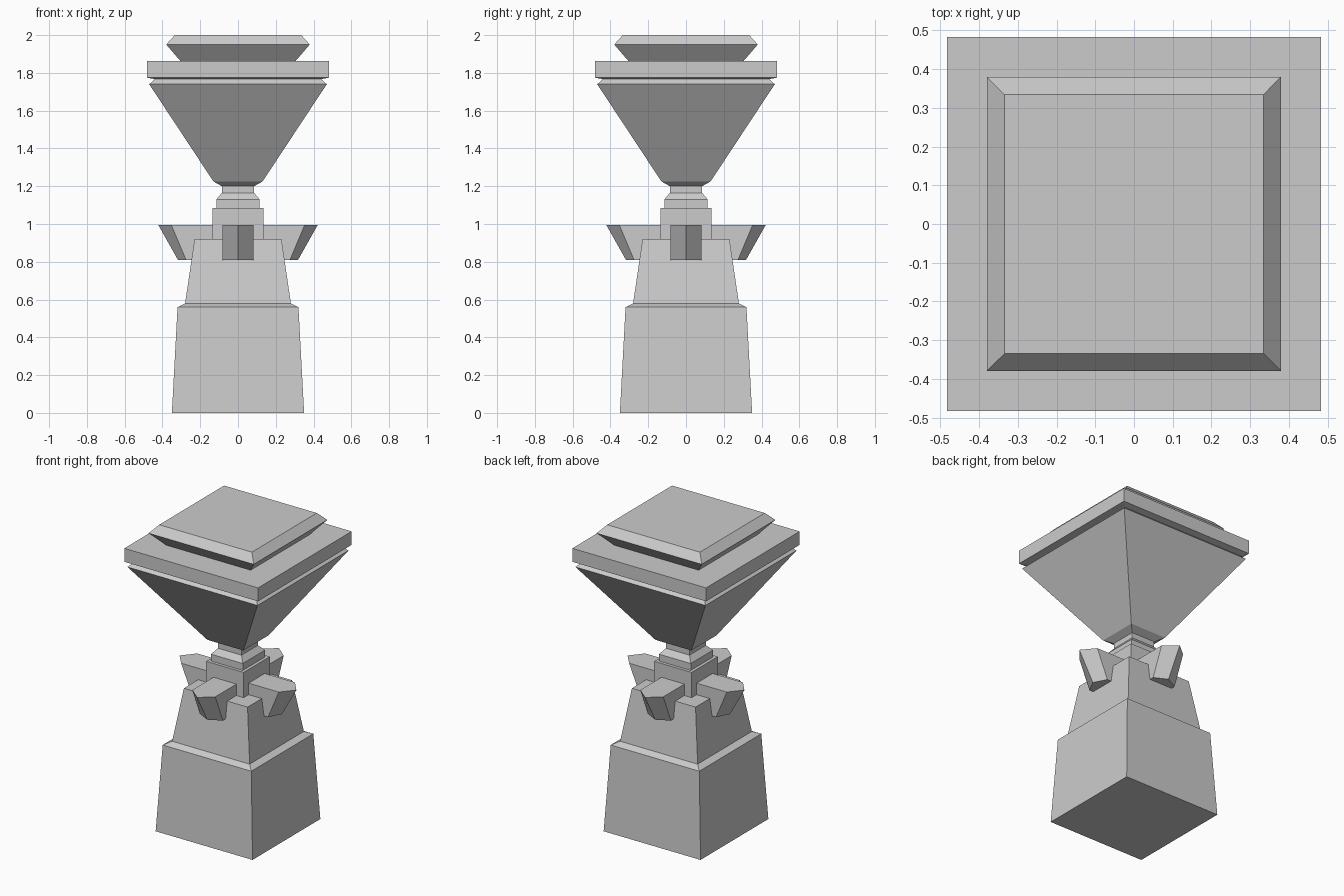
import bpy, bmesh
from math import pi
from mathutils import Matrix

if "Cube" in bpy.data.objects:
    bpy.data.objects.remove(bpy.data.objects["Cube"])


def finish(name, bm):
    bmesh.ops.recalc_face_normals(bm, faces=bm.faces)
    mesh = bpy.data.meshes.new(name)
    bm.to_mesh(mesh)
    bm.free()
    obj = bpy.data.objects.new(name, mesh)
    bpy.context.collection.objects.link(obj)
    return obj


def loft(bm, rings):
    """Skin a closed solid through rings of points, capped at both ends."""
    loops = [[bm.verts.new(p) for p in ring] for ring in rings]
    n = len(loops[0])
    for a, b in zip(loops, loops[1:]):
        for i in range(n):
            j = (i + 1) % n
            bm.faces.new((a[i], a[j], b[j], b[i]))
    bm.faces.new(loops[0])
    bm.faces.new(loops[-1])


def square_part(name, profile):
    """Square tower from (half width, height) pairs."""
    bm = bmesh.new()
    loft(bm, [[(-w, -w, z), (w, -w, z), (w, w, z), (-w, w, z)] for w, z in profile])
    return finish(name, bm)


# Tapered pedestal with a chamfered step
square_part("pedestal", [(0.35, 0), (0.32, 0.56), (0.28, 0.58), (0.23, 0.92)])

# Stepped neck
square_part("neck", [(0.135, 0.92), (0.135, 1.085), (0.115, 1.085),
                     (0.115, 1.13), (0.085, 1.165), (0.085, 1.2)])

# Flaring bowl, with groove and slab above it
square_part("bowl", [(0.085, 1.2), (0.13, 1.225), (0.47, 1.74), (0.44, 1.767),
                     (0.483, 1.775), (0.483, 1.863)])

# Bevelled cap
square_part("cap", [(0.305, 1.863), (0.38, 1.95), (0.335, 2.0)])

# Four pointed brackets around the neck
for k, side in enumerate(("right", "back", "left", "front")):
    bm = bmesh.new()
    h = 0.083
    loft(bm, [[(0.1, -h, z), (shoulder, -h, z), (tip, 0, z), (shoulder, h, z), (0.1, h, z)]
              for z, shoulder, tip in ((0.81, 0.275, 0.318), (0.995, 0.353, 0.422))])
    bm.transform(Matrix.Rotation(k * pi / 2, 4, 'Z'))
    finish("bracket_" + side, bm)
